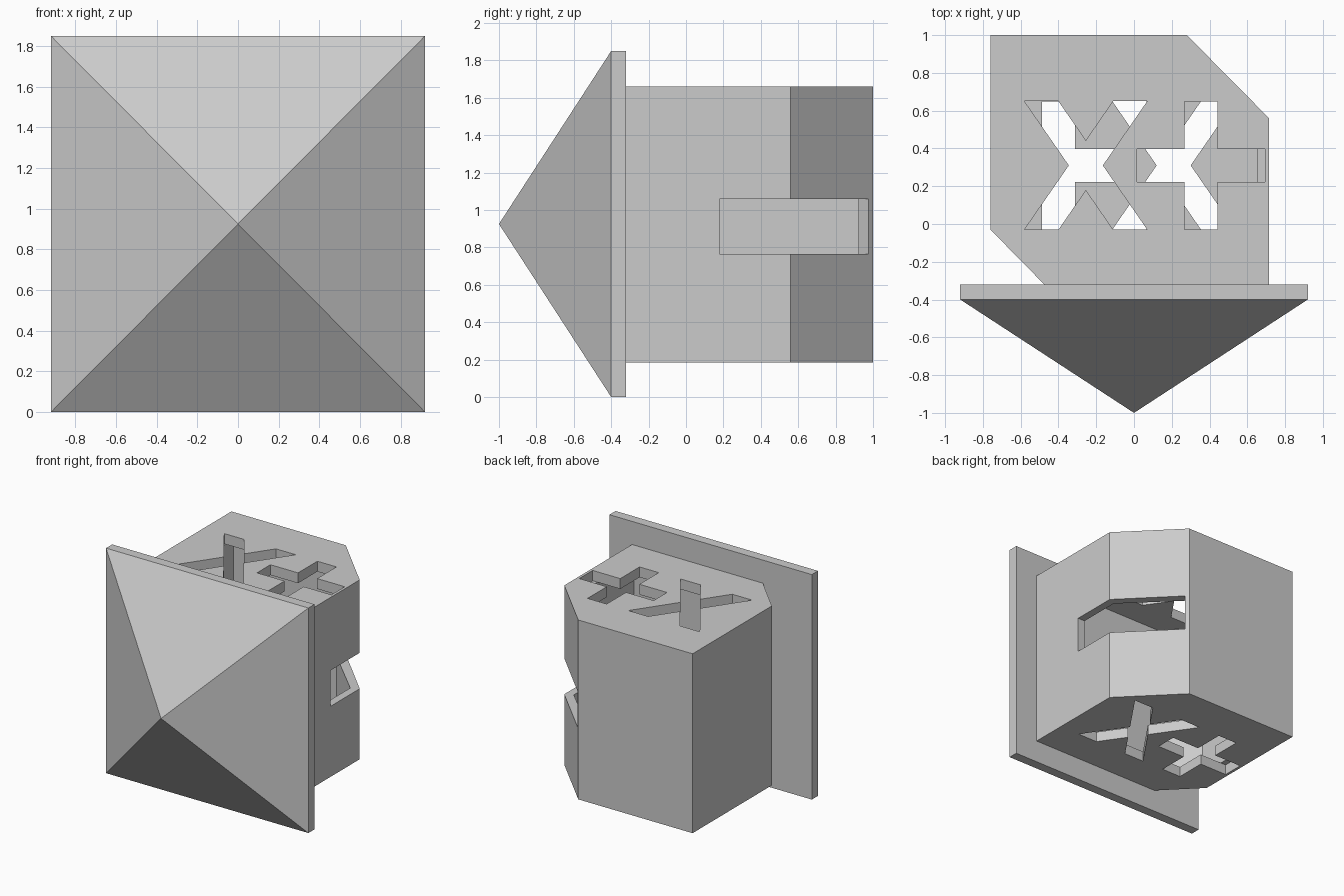
import bpy, bmesh
from mathutils import Vector

if "Cube" in bpy.data.objects:
    bpy.data.objects.remove(bpy.data.objects["Cube"])

MID_X = -0.0225          # centre of the box body
Z0, Z1, LID = 0.185, 1.66, 0.085


def finish(name, bm):
    bmesh.ops.recalc_face_normals(bm, faces=bm.faces[:])
    me = bpy.data.meshes.new(name)
    bm.to_mesh(me)
    bm.free()
    ob = bpy.data.objects.new(name, me)
    bpy.context.collection.objects.link(ob)
    return ob


def prism(name, loops, z0, z1):
    """Extrude an outline with optional holes from z0 to z1."""
    bm = bmesh.new()
    edges = []
    for pts in loops:
        vs = [bm.verts.new((x, y, z0)) for x, y in pts]
        edges += [bm.edges.new((vs[i - 1], vs[i])) for i in range(len(vs))]
    bmesh.ops.triangle_fill(bm, edges=edges, use_beauty=True, normal=(0, 0, 1))
    res = bmesh.ops.extrude_face_region(bm, geom=bm.faces[:])
    top = [g for g in res["geom"] if isinstance(g, bmesh.types.BMVert)]
    bmesh.ops.translate(bm, verts=top, vec=(0, 0, z1 - z0))
    # make sure the bottom is still closed
    if not any(all(abs(v.co.z - z0) < 1e-5 for v in f.verts) for f in bm.faces):
        low = [e for e in bm.edges if all(abs(v.co.z - z0) < 1e-5 for v in e.verts)
               and len(e.link_faces) == 1]
        bmesh.ops.triangle_fill(bm, edges=low, use_beauty=True, normal=(0, 0, -1))
    return finish(name, bm)


def mirror_x(pts):
    return [(2 * MID_X - x, y) for x, y in pts]


# Square front plate with a pyramid on its face
bm = bmesh.new()
bmesh.ops.create_cube(bm, size=1)
for v in bm.verts:
    v.co = Vector((v.co.x * 1.84, -0.36 + v.co.y * 0.08, 0.925 + v.co.z * 1.85))
bm.normal_update()
front = min(bm.faces, key=lambda f: f.calc_center_median().y)
apex = bmesh.ops.poke(bm, faces=[front])["verts"][0]
apex.co = (0, -1, 0.925)
finish("pyramid_front", bm)

# Body outlines, outside and inside
outer = [(-0.76, 1), (0.28, 1), (0.715, 0.56), (0.715, -0.32), (-0.475, -0.32), (-0.76, -0.03)]
inner = [(-0.69, 0.925), (0.25, 0.925), (0.65, 0.53), (0.65, -0.25), (-0.445, -0.25), (-0.69, 0.0)]

# Diagonal and upright cross openings
cx, cy = -0.255, 0.31
diagonal = [(cx + x, cy + y) for x, y in [
    (-0.325, 0.34), (-0.145, 0.34), (0, 0.13), (0.145, 0.34), (0.325, 0.34), (0.09, 0),
    (0.325, -0.34), (0.145, -0.34), (0, -0.13), (-0.145, -0.34), (-0.325, -0.34), (-0.09, 0)]]
a, b = 0.087, 0.338
upright = [(0.355 + x, cy + y) for x, y in [
    (-a, b), (a, b), (a, a), (b, a), (b, -a), (a, -a),
    (a, -b), (-a, -b), (-a, -a), (-b, -a), (-b, a), (-a, a)]]

# Lids: the lower openings mirror the upper ones
prism("top_lid", [outer, diagonal, upright], Z1 - LID, Z1)
prism("bottom_lid", [outer, mirror_x(diagonal), mirror_x(upright)], Z0, Z0 + LID)

# Hollow walls with a slot around the right corner
walls = prism("body_walls", [outer, inner], Z0 + LID, Z1 - LID)
cutter = prism("slot_cutter", [[(0.6, 0.18), (0.9, 0.18), (0.9, 1.12), (0.45, 1.12),
                                (0.2, 0.87), (0.6, 0.48)]], 0.765, 1.06)
cutter.hide_render = True
cutter.hide_set(True)
mod = walls.modifiers.new("slot", 'BOOLEAN')
mod.operation = 'DIFFERENCE'
mod.solver = 'EXACT'
mod.object = cutter
